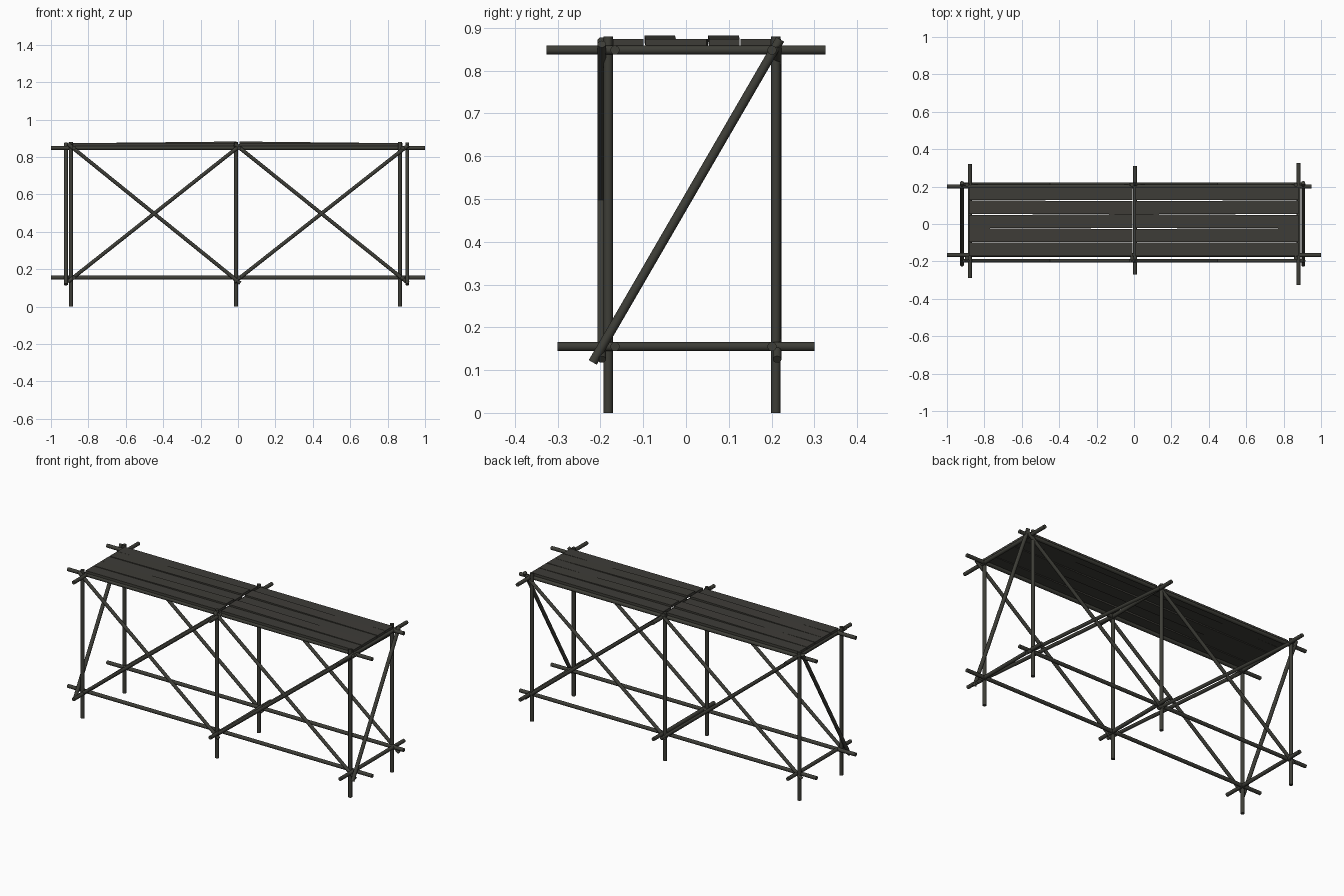
import bpy, math
from mathutils import Vector

if "Cube" in bpy.data.objects:
    bpy.data.objects.remove(bpy.data.objects["Cube"])

def material(name, col):
    m = bpy.data.materials.new(name)
    m.diffuse_color = (*col, 1)
    m.use_nodes = True
    m.node_tree.nodes["Principled BSDF"].inputs["Base Color"].default_value = m.diffuse_color
    return m

steel = material("dark grey", (0.047, 0.047, 0.038))
board = material("dark board grey", (0.048, 0.046, 0.039))
R = 0.0108

def pole(name, a, b, r=R):
    """Round tube between two points."""
    a, b = Vector(a), Vector(b)
    d = b - a
    bpy.ops.mesh.primitive_cylinder_add(vertices=14, radius=r, depth=d.length, location=(a + b) / 2,
                                        rotation=d.to_track_quat('Z', 'Y').to_euler())
    o = bpy.context.object
    o.name = name
    o.data.materials.append(steel)
    bpy.ops.object.shade_smooth_by_angle(angle=math.radians(40))

POST_X = (-0.893, -0.01, 0.865)
FRONT, BACK = -0.182, 0.21
LOW, HIGH = 0.155, 0.848

# upright posts
for x in POST_X:
    for y in (FRONT, BACK):
        pole("post", (x, y, 0), (x, y, 0.88))

# long horizontal rails
for z in (LOW, HIGH):
    pole("front_rail", (-1, -0.166, z), (1, -0.166, z))
    pole("back_rail", (-1, 0.201, z), (0.95, 0.201, z))

# cross bars joining front and back
for x, y0, y1 in zip(POST_X, (-0.29, -0.27, -0.326), (0.32, 0.31, 0.326)):
    pole("upper_cross_bar", (x + 0.015, y0, HIGH), (x + 0.015, y1, HIGH))
    pole("lower_cross_bar", (x + 0.015, max(y0, -0.3), LOW), (x + 0.015, min(y1, 0.3), LOW))

# crossed braces on the front and back of each bay
for y in (-0.197, 0.213):
    for x0, x1 in ((-0.91, 0.012), (-0.018, 0.91)):
        pole("falling_brace", (x0, y, 0.87), (x1, y, 0.125), 0.01)
        pole("rising_brace", (x0, y, 0.132), (x1, y, 0.862), 0.01)

# end braces
for x in (-0.92, 0.905):
    pole("end_brace", (x, -0.218, 0.118), (x, 0.22, 0.873))

# deck boards: two bays of five, slightly skewed, some with a lifted inner end
SKEW = (0.0, 0.003, -0.003, 0.002, 0.0)
for x0, x1, side in ((-0.882, -0.008, -1), (0.009, 0.88, 1)):
    for i in range(5):
        y = -0.135 + i * 0.0745
        lift = 0.009 if i in (1, 3) else 0.0
        bpy.ops.mesh.primitive_cube_add(size=1, location=((x0 + x1) / 2, y, 0.866 + lift / 2))
        o = bpy.context.object
        o.name = "deck_board"
        o.scale = (x1 - x0, 0.0715, 0.015)
        o.rotation_euler = (0, side * lift / (x1 - x0), side * SKEW[i])
        o.data.materials.append(board)
